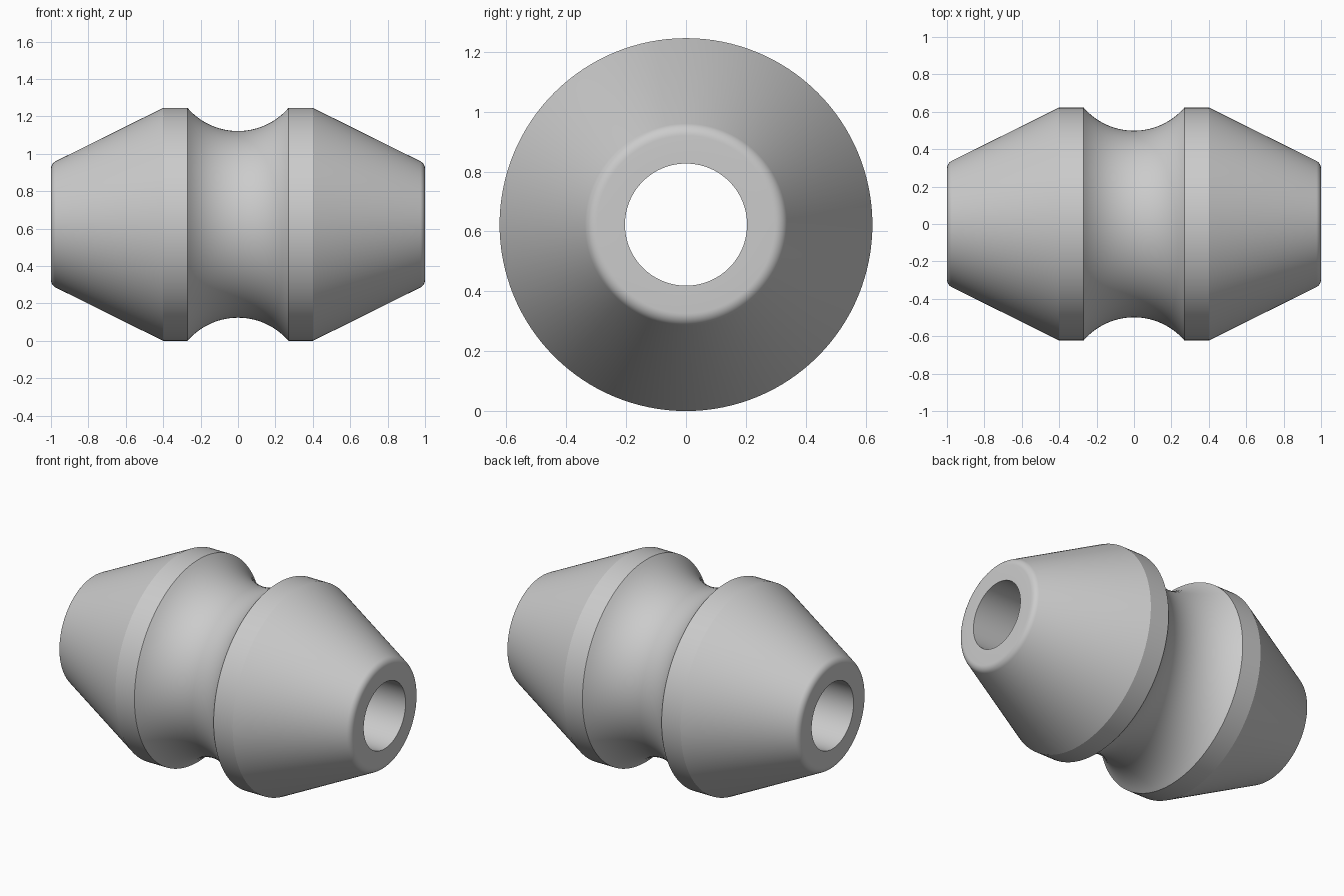
import bpy, bmesh, math
from mathutils import Matrix, Vector

if "Cube" in bpy.data.objects:
    bpy.data.objects.remove(bpy.data.objects["Cube"], do_unlink=True)

RADIUS, BORE, END, SEGMENTS = 0.623, 0.204, 1.0, 128
RIM_INNER, RIM_OUTER, GROOVE_FLOOR = 0.27, 0.4, 0.499
NOSE, FILLET = 0.325, 0.045


def arc(cx, cr, radius, start, stop, steps):
    """Points (x, r) on an arc, angles in radians from the x axis."""
    angles = [start + (stop - start) * i / steps for i in range(steps + 1)]
    return [(cx + radius * math.cos(a), cr + radius * math.sin(a)) for a in angles]


# Half profile, from the middle of the groove out to the bore
depth = RADIUS - GROOVE_FLOOR
groove_r = (RIM_INNER ** 2 + depth ** 2) / (2 * depth)
half_sweep = math.asin(RIM_INNER / groove_r)
half = arc(0, GROOVE_FLOOR + groove_r, groove_r, -math.pi / 2, -math.pi / 2 + half_sweep, 14)
half.append((RIM_OUTER, RADIUS))

# Rounded nose between the cone and the flat end
normal = math.atan2(END - RIM_OUTER, RADIUS - NOSE)
tangent = FILLET * math.tan(normal / 2)
half += arc(END - FILLET, NOSE - tangent, FILLET, normal, 0, 7)
half.append((END, BORE))

# Mirror the profile and close it along the bore
profile = half + [(-x, r) for x, r in reversed(half[1:])]

# Revolve about the x axis
bm = bmesh.new()
verts = [bm.verts.new((x, 0, r)) for x, r in profile]
edges = [bm.edges.new((a, b)) for a, b in zip(verts, verts[1:] + verts[:1])]
bmesh.ops.spin(bm, geom=verts + edges, cent=(0, 0, 0), axis=(1, 0, 0),
               angle=2 * math.pi, steps=SEGMENTS, use_duplicate=False)
bmesh.ops.remove_doubles(bm, verts=bm.verts, dist=0.0001)
bmesh.ops.recalc_face_normals(bm, faces=bm.faces)
bmesh.ops.transform(bm, matrix=Matrix.Translation(Vector((0, 0, RADIUS))), verts=bm.verts)
mesh = bpy.data.meshes.new("grooved_roller")
bm.to_mesh(mesh)
bm.free()

# One plain grey
grey = bpy.data.materials.new("light_grey")
grey.use_nodes = True
grey.diffuse_color = (0.6, 0.6, 0.6, 1)
grey.node_tree.nodes["Principled BSDF"].inputs["Base Color"].default_value = grey.diffuse_color
mesh.materials.append(grey)

roller = bpy.data.objects.new("grooved_roller", mesh)
bpy.context.collection.objects.link(roller)
bpy.ops.object.select_all(action="DESELECT")
roller.select_set(True)
bpy.context.view_layer.objects.active = roller
bpy.ops.object.shade_smooth_by_angle(angle=math.radians(20))
